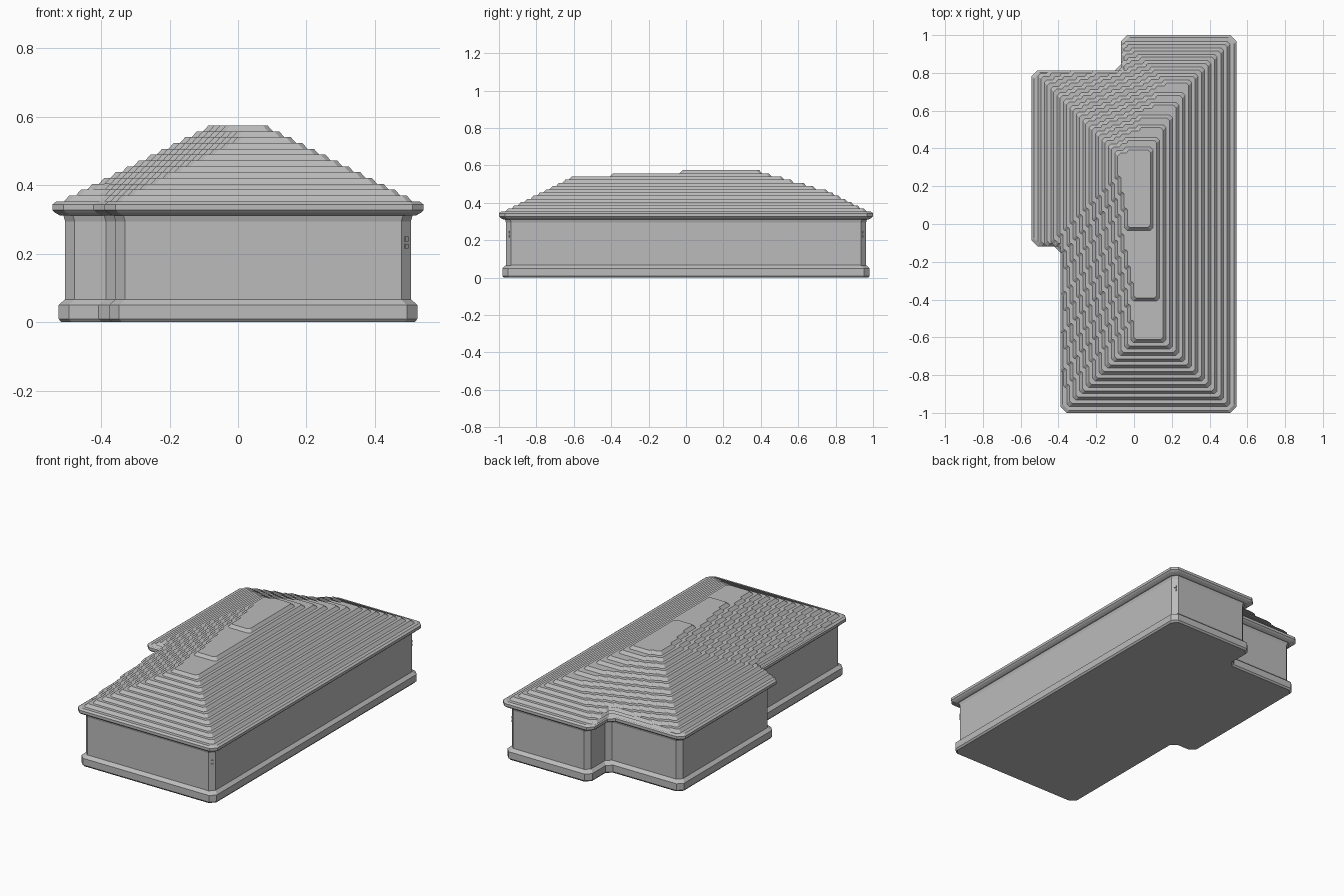
import bpy
import bmesh
from mathutils import Vector

cube = bpy.data.objects.get("Cube")
if cube:
    bpy.data.objects.remove(cube, do_unlink=True)

grey = bpy.data.materials.new("plain grey")
grey.use_nodes = True
grey.diffuse_color = (0.5, 0.5, 0.5, 1)
grey.node_tree.nodes["Principled BSDF"].inputs["Base Color"].default_value = (0.5, 0.5, 0.5, 1)

STEP = 1 / 59          # tooth size of the stepped roof
HALF_W = 32 * STEP     # half width of the eaves
SIDE_X, BACK_X = -0.395, -0.06       # recessed sides of the plan
WING_FRONT, WING_BACK = -0.12, 0.815
# slanted sides of the roof: normal x, normal y, distance
SLANTS = [(-0.982, -0.19, 0.563), (-0.345, 0.939, 0.96)]


def offset(poly, e):
    """Inset a right-angled outline."""
    out = []
    for i, p in enumerate(poly):
        a = (p - poly[i - 1]).normalized()
        b = (poly[(i + 1) % len(poly)] - p).normalized()
        out.append(p + e * Vector((-a.y - b.y, a.x + b.x)))
    return out


def chamfer(poly, size):
    """Cut the corners of an outline."""
    out = []
    for i, p in enumerate(poly):
        a, b = poly[i - 1] - p, poly[(i + 1) % len(poly)] - p
        c = min(size, 0.4 * a.length, 0.4 * b.length)
        out += [p + a.normalized() * c, p + b.normalized() * c]
    return out


def loft(name, outline, profile, corner):
    """Stack insets of one outline; profile holds (inset, height) pairs."""
    bm = bmesh.new()
    rings = []
    for e, z in profile:
        ring = chamfer(offset(outline, e), corner)
        rings.append([bm.verts.new((p.x, p.y, z)) for p in ring])
    for low, high in zip(rings, rings[1:]):
        for i in range(len(low)):
            bm.faces.new((low[i - 1], low[i], high[i], high[i - 1]))
    bm.faces.new(rings[0][::-1])
    bm.faces.new(rings[-1])
    bmesh.ops.recalc_face_normals(bm, faces=bm.faces)
    mesh = bpy.data.meshes.new(name)
    bm.to_mesh(mesh)
    bm.free()
    mesh.materials.append(grey)
    obj = bpy.data.objects.new(name, mesh)
    bpy.context.collection.objects.link(obj)
    return obj


def left_limit(y, e):
    x = -HALF_W + e
    for nx, ny, c in SLANTS:
        x = max(x, (ny * y + e * (abs(nx) + abs(ny)) - c) / abs(nx))
    if y < WING_FRONT:
        x = max(x, SIDE_X)
    if y > WING_BACK:
        x = max(x, BACK_X)
    return round(x / STEP) * STEP


def roof_outline(e):
    """Toothed outline of the roof, shrunk by e."""
    right = HALF_W - e
    rows = []
    for j in range(118):
        y = -1 + j * STEP
        mid = y + STEP / 2
        if abs(mid) > 1 - e:
            continue
        x = left_limit(mid, e)
        if right - x < 0.15:
            continue
        if rows and abs(rows[-1][0] - x) < STEP / 2:
            rows[-1][2] = y + STEP
        else:
            rows.append([x, y, y + STEP])
    pts = [(right, rows[0][1]), (right, rows[-1][2])]
    for x, low, high in reversed(rows):
        pts += [(x, high), (x, low)]
    return [Vector(p) for p in pts]


# Plinth and walls
plan = [Vector(p) for p in (
    (HALF_W, -1), (HALF_W, 1), (BACK_X, 1), (BACK_X, WING_BACK),
    (-HALF_W, WING_BACK), (-HALF_W, WING_FRONT),
    (SIDE_X, WING_FRONT), (SIDE_X, -1))]
loft("plinth", plan, [(0.026, 0), (0.018, 0.01), (0.018, 0.05), (0.037, 0.067)], 0.03)
loft("walls", plan, [(0.037, 0.06), (0.037, 0.295), (0.03, 0.32)], 0.028)

# Eaves slab and roof courses
loft("eaves", roof_outline(0),
     [(0.022, 0.312), (0.008, 0.32), (0, 0.328), (0, 0.344), (0.012, 0.353)], 0.032)
COURSES = 13
rise = 0.222 / COURSES
for k in range(1, COURSES + 1):
    z = 0.353 + (k - 1) * rise
    loft("roof_course_%02d" % k, roof_outline(2 * STEP * k),
         [(0, z), (0.004, z + 0.004), (STEP * 0.9, z + rise)], 0.014)

# Small vents on the cut corners of the left side
for side, name in ((-1, "front_vent"), (1, "back_vent")):
    centre = Vector((HALF_W - 0.051, side * 0.949))
    for part, z in (("lower", 0.222), ("upper", 0.243)):
        bpy.ops.mesh.primitive_cube_add(size=1, location=(centre.x, centre.y, z),
                                        rotation=(0, 0, side * 0.785))
        vent = bpy.context.object
        vent.name = name + "_" + part
        vent.scale = (0.008, 0.013, 0.014)
        vent.data.materials.append(grey)
